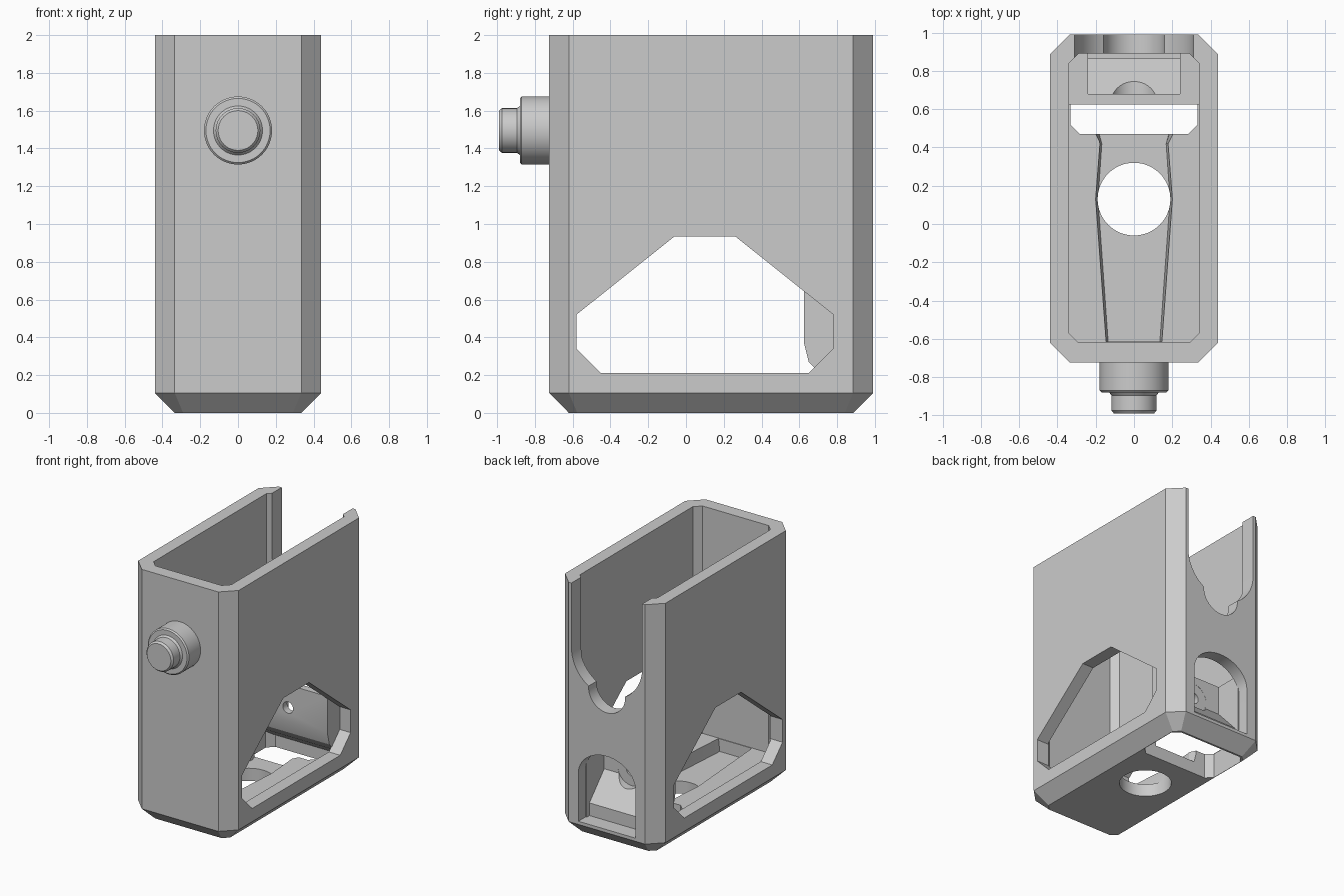
import bpy, bmesh, math

cube = bpy.data.objects.get("Cube")
if cube:
    bpy.data.objects.remove(cube, do_unlink=True)

grey = bpy.data.materials.new("plain grey")
grey.use_nodes = True
colour = (0.6, 0.6, 0.6, 1)
grey.diffuse_color = colour
grey.node_tree.nodes["Principled BSDF"].inputs["Base Color"].default_value = colour


def loft(name, loops):
    """Skin equal-length closed loops and cap both ends."""
    bm = bmesh.new()
    rings = [[bm.verts.new(p) for p in loop] for loop in loops]
    n = len(rings[0])
    for a, b in zip(rings, rings[1:]):
        for i in range(n):
            bm.faces.new((a[i], a[(i + 1) % n], b[(i + 1) % n], b[i]))
    bm.faces.new(rings[0])
    bm.faces.new(rings[-1])
    bmesh.ops.recalc_face_normals(bm, faces=bm.faces)
    mesh = bpy.data.meshes.new(name)
    bm.to_mesh(mesh)
    bm.free()
    mesh.materials.append(grey)
    obj = bpy.data.objects.new(name, mesh)
    bpy.context.collection.objects.link(obj)
    return obj


def place(pts, axis, t):
    """Put a 2D outline on the plane axis = t."""
    make = {"x": lambda u, v: (t, u, v),
            "y": lambda u, v: (u, t, v),
            "z": lambda u, v: (u, v, t)}[axis]
    return [make(u, v) for u, v in pts]


def prism(name, pts, axis, start, end):
    return loft(name, [place(pts, axis, start), place(pts, axis, end)])


def circle(r, u=0, v=0, n=64):
    return [(u + r * math.cos(2 * math.pi * i / n),
             v + r * math.sin(2 * math.pi * i / n)) for i in range(n)]


def arc(rx, ry, v, start, n=32):
    """Half ellipse centred on (0, v)."""
    return [(rx * math.cos(start + math.pi * i / n),
             v + ry * math.sin(start + math.pi * i / n)) for i in range(n + 1)]


def octagon(w, y0, y1, c):
    """Rectangle with cut corners."""
    return [(-w + c, y0), (w - c, y0), (w, y0 + c), (w, y1 - c),
            (w - c, y1), (-w + c, y1), (-w, y1 - c), (-w, y0 + c)]


def mirrored(half):
    return half + [(-u, v) for u, v in reversed(half)]


def cut(obj, cutter):
    cutter.hide_render = True
    mod = obj.modifiers.new("cut", "BOOLEAN")
    mod.operation = "DIFFERENCE"
    mod.solver = "EXACT"
    mod.object = cutter
    bpy.context.view_layer.objects.active = obj
    bpy.ops.object.modifier_apply(modifier=mod.name)
    bpy.data.objects.remove(cutter, do_unlink=True)


# Housing: cut-corner tube with a bevelled foot
outer = octagon(0.44, -0.725, 0.99, 0.105)
foot = octagon(0.335, -0.62, 0.885, 0.044)
housing = loft("housing", [place(foot, "z", 0), place(outer, "z", 0.105),
                           place(outer, "z", 2)])
cut(housing, prism("cavity", octagon(0.34, -0.62, 0.89, 0.05), "z", 0.2, 2.2))

# Side windows through both walls
window = [(-0.58, 0.34), (-0.45, 0.21), (0.65, 0.21), (0.78, 0.34),
          (0.78, 0.52), (0.26, 0.935), (-0.06, 0.935), (-0.58, 0.52)]
cut(housing, prism("side_window", window, "x", -0.6, 0.6))

# Rear slot, its lower notch and the arched rear window
slot = [(0.31, 2.2), (-0.31, 2.2)] + arc(0.31, 0.31, 1.49, math.pi)
cut(housing, prism("rear_slot", slot, "y", 0.8, 1.1))
cut(housing, prism("rear_notch", circle(0.16, 0, 1.215), "y", 0.8, 1.1))
arch = [(-0.25, 0.13), (0.25, 0.13)] + arc(0.25, 0.2, 0.51, 0)
cut(housing, prism("rear_window", arch, "y", 0.8, 1.1))

# Floor: tapered channel, round hole and rear opening
low = mirrored([(0.135, -0.615), (0.188, 0.13), (0.168, 0.42), (0.19, 0.5)])
high = mirrored([(0.148, -0.615), (0.203, 0.13), (0.18, 0.42), (0.22, 0.5)])
cut(housing, loft("floor_channel", [place(low, "z", 0.1), place(high, "z", 0.22)]))
cut(housing, prism("floor_hole", circle(0.19, 0, 0.13), "z", -0.1, 0.3))
cut(housing, prism("floor_opening", octagon(0.332, 0.47, 0.87, 0.05), "z", -0.1, 0.3))

# Cross block behind the rear window, with a ramped pocket and a bore
profile = [(0.625, 0.66), (0.625, 0.37), (0.65, 0.27), (0.72, 0.2),
           (0.86, 0.1), (0.9, 0.1), (0.9, 0.66)]
block = prism("cross_block", profile, "x", -0.345, 0.345)
pocket = [(0.68, 0.75), (0.68, 0.43), (0.865, 0.23), (0.865, 0.13),
          (0.95, 0.13), (0.95, 0.75)]
cut(block, prism("pocket", pocket, "x", -0.24, 0.24))
cut(block, prism("counterbore", circle(0.12, 0, 0.48), "y", 0.679, 0.95))
cut(block, prism("bore", circle(0.045, 0, 0.48), "y", 0.5, 0.8))

# Stepped front button, turned around the y axis
steps = [(0.18, -0.7), (0.18, -0.87), (0.17, -0.88), (0.13, -0.88),
         (0.118, -0.895), (0.118, -0.975), (0.105, -0.99)]
button = loft("front_button", [place(circle(r, 0, 1.495), "y", y) for r, y in steps])

# Crisp edges, smooth round surfaces
bpy.ops.object.select_all(action="DESELECT")
for obj in (housing, block, button):
    obj.select_set(True)
bpy.context.view_layer.objects.active = housing
bpy.ops.object.shade_smooth_by_angle(angle=math.radians(25))
